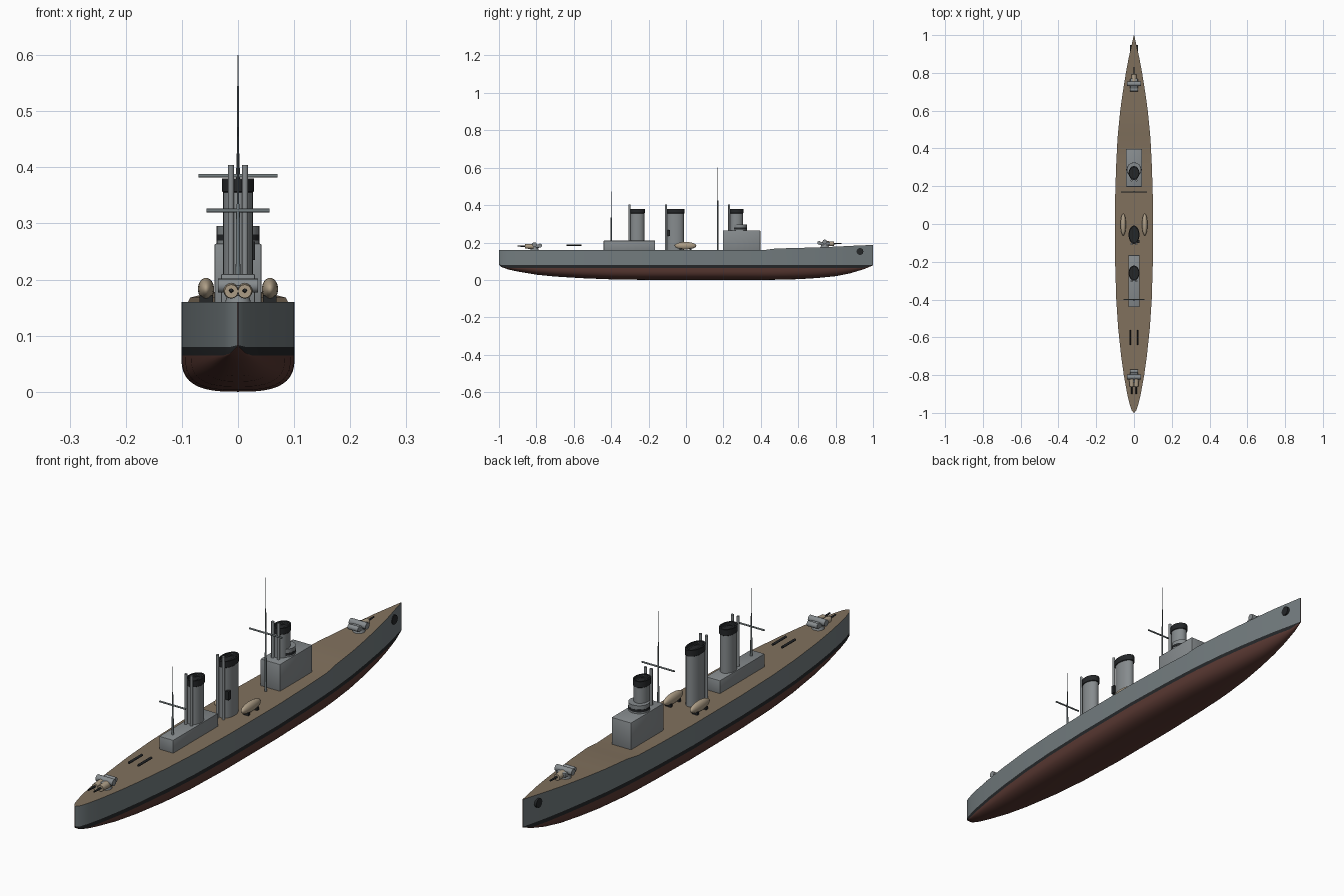
import bpy, bmesh, math
from mathutils import Matrix, Vector

if "Cube" in bpy.data.objects:
    bpy.data.objects.remove(bpy.data.objects["Cube"])


def mat(name, rgb):
    m = bpy.data.materials.new(name)
    m.diffuse_color = (*rgb, 1)
    m.use_nodes = True
    m.node_tree.nodes["Principled BSDF"].inputs["Base Color"].default_value = m.diffuse_color
    return m


HULL = mat("hull_grey", (.17, .20, .21))
GREY = mat("light_grey", (.24, .26, .27))
BLACK = mat("black", (.018, .02, .022))
RED = mat("red_bottom", (.10, .04, .032))
WOOD = mat("deck_wood", (.22, .165, .11))
TAN = mat("canvas", (.42, .34, .24))


def finish(name, bm, mats, angle=35):
    bmesh.ops.recalc_face_normals(bm, faces=bm.faces[:])
    me = bpy.data.meshes.new(name)
    bm.to_mesh(me)
    bm.free()
    for m in mats:
        me.materials.append(m)
    ob = bpy.data.objects.new(name, me)
    bpy.context.collection.objects.link(ob)
    bpy.ops.object.select_all(action='DESELECT')
    ob.select_set(True)
    bpy.context.view_layer.objects.active = ob
    bpy.ops.object.shade_smooth_by_angle(angle=math.radians(angle))
    return ob


def box(name, x, y, z, m, bevel=0):
    """x, y, z are (min, max) ranges"""
    bm = bmesh.new()
    c = [(a + b) / 2 for a, b in (x, y, z)]
    s = [b - a for a, b in (x, y, z)]
    bmesh.ops.create_cube(bm, size=1, matrix=Matrix.Translation(c) @ Matrix.Diagonal((*s, 1)))
    if bevel:
        bmesh.ops.bevel(bm, geom=bm.edges[:], offset=bevel, segments=2, affect='EDGES', profile=.5)
    return finish(name, bm, [m])


def rod(name, p, q, r, m, r2=None, n=16, sx=1, sy=1):
    """cylinder from p to q; sx, sy squash the section"""
    p, q = Vector(p), Vector(q)
    d = q - p
    bm = bmesh.new()
    M = Matrix.Translation((p + q) / 2) @ d.to_track_quat('Z', 'Y').to_matrix().to_4x4()
    if sx != 1 or sy != 1:
        M = Matrix.Translation((p + q) / 2) @ Matrix.Diagonal((sx, sy, 1, 1))
    bmesh.ops.create_cone(bm, cap_ends=True, segments=n, radius1=r,
                          radius2=r if r2 is None else r2, depth=d.length, matrix=M)
    return finish(name, bm, [m])


# Hull: lofted stations of (y, half beam, keel z, deck z)
ST = [(-1, .001, .08, .16), (-.985, .013, .068, .16), (-.95, .024, .056, .16),
      (-.9, .036, .045, .16), (-.8, .054, .028, .16), (-.7, .068, .018, .16),
      (-.55, .084, .009, .16), (-.4, .094, .003, .16), (-.2, .1, 0, .16), (.1, .101, 0, .16),
      (.3, .095, 0, .16), (.42, .089, 0, .16), (.48, .085, .001, .168), (.6, .073, .004, .171),
      (.7, .059, .01, .174), (.8, .043, .02, .178), (.88, .028, .036, .182),
      (.95, .012, .057, .185), (1, .001, .078, .187)]
bm = bmesh.new()
rows = []
for y, b, k, d in ST:
    w1 = max(.065, k + .001)
    w2 = max(.08, w1 + .002)
    e = 1.5 + 1.4 * min(1, b / .09)          # fuller section amidships
    half = []
    for i in range(11):
        a = math.pi / 2 * i / 10
        half.append((b * math.sin(a) ** (2 / e), w1 - (w1 - k) * max(0, math.cos(a)) ** (2 / e)))
    half += [(b, w2), (b, d)]
    pts = [(-x, z) for x, z in half[:0:-1]] + half
    rows.append([bm.verts.new((x, y, z)) for x, z in pts])
n = len(rows[0])
for A, B in zip(rows, rows[1:]):
    for i in range(n):
        j = (i + 1) % n
        f = bm.faces.new((A[i], A[j], B[j], B[i]))
        f.material_index = 3 if i == n - 1 else 2 if i in (0, n - 2) else 1 if i in (1, n - 3) else 0
bm.faces.new(rows[0])
bm.faces.new(rows[-1])
finish("hull", bm, [RED, BLACK, HULL, WOOD], 30)

# Bridge and deckhouse
box("bridge", (-.042, .042), (.197, .397), (.155, .264), GREY, .003)
box("aft_deckhouse", (-.03, .03), (-.44, -.165), (.155, .21), GREY, .002)
rod("conning_tower", (0, .287, .262), (0, .287, .295), .038, GREY, n=32)
rod("conning_tower_slit", (0, .287, .27), (0, .287, .28), .0387, BLACK, n=32)


# Funnels: hollow elliptical tube, black cap, pair of steam pipes behind
def funnel(name, y, ry, z0):
    bm = bmesh.new()
    rx, N = .0265, 32
    prof = [(1, z0), (1, .355), (1.08, .357), (1.08, .38), (.9, .38), (.9, .366)]
    rings = [[bm.verts.new((rx * s * math.cos(t), y + ry * s * math.sin(t), z))
              for t in (2 * math.pi * i / N for i in range(N))] for s, z in prof]
    for k, (A, B) in enumerate(zip(rings, rings[1:])):
        for i in range(N):
            f = bm.faces.new((A[i], A[(i + 1) % N], B[(i + 1) % N], B[i]))
            f.material_index = int(k > 0)
    bm.faces.new(rings[-1]).material_index = 1
    bm.faces.new(rings[0])
    finish(name, bm, [GREY, BLACK])
    for s in (-1, 1):
        rod(name + "_steam_pipe", (s * .0125, y - ry - .005, z0), (s * .0125, y - ry - .005, .404), .0055, GREY)
        rod(name + "_cap_bar", (s * .01, y - ry * .85, .376), (s * .01, y + ry * .85, .376), .0015, GREY, n=6)


funnel("fore_funnel", .27, .034, .262)
funnel("middle_funnel", -.057, .045, .158)
funnel("aft_funnel", -.26, .037, .208)
box("funnel_locker", (.015, .03), (-.1, -.085), (.235, .268), BLACK)


# Masts with yards
def mast(name, y, z0, z1, z2, zy, w):
    rod(name, (0, y, z0), (0, y, z1), .0042, HULL, .003)
    rod(name + "_topmast", (0, y, z1 - .02), (0, y, z2), .0022, HULL, .001, 8)
    rod(name + "_yard", (-w, y, zy), (w, y, zy), .0032, HULL)


mast("foremast", .17, .158, .425, .6, .385, .07)
mast("mainmast", -.4, .208, .335, .472, .323, .056)

# Ship's boats on chocks, stern racks, anchor discs: mirrored pairs
for s in (-1, 1):
    bm = bmesh.new()
    bmesh.ops.create_uvsphere(bm, u_segments=24, v_segments=14, radius=1,
                              matrix=Matrix.Translation((s * .057, -.003, .183)) @ Matrix.Diagonal((.0145, .058, .02, 1)))
    finish("boat", bm, [TAN], 60)
    for y in (-.03, .024):
        box("boat_chock", (s * .057 - .012, s * .057 + .012), (y - .005, y + .005), (.158, .172), BLACK)
    rod("stern_rail", (s * .02, -.64, .186), (s * .02, -.56, .186), .0045, BLACK)
    rod("anchor_disc", (s * .006, .93, .152), (s * .022, .93, .152), .018, BLACK, n=24)


# Deck guns: pedestal, trunnion drum, breech sleeves and barrels
def gun(name, y, d, z, xs, L):
    rod(name + "_pedestal", (0, y, z - .004), (0, y, z + .016), .024, GREY, .018, 24)
    rod(name + "_drum", (-.036, y, z + .029), (.036, y, z + .029), .0125, GREY)
    box(name + "_cradle", (-.02, .02), (y - .028, y + .028), (z + .012, z + .03), GREY, .003)
    rod(name + "_breech", (-.022, y - d * .03, z + .024), (.022, y - d * .03, z + .024), .01, GREY)
    for x in xs:
        rod(name + "_sleeve", (x, y + d * .005, z + .02), (x, y + d * .05, z + .019), .014, TAN, .012)
        rod(name + "_barrel", (x, y + d * .04, z + .02), (x, y + d * L, z + .021), .004, BLACK, .003)


gun("stern_gun", -.81, -1, .16, (-.012, .012), .09)
gun("bow_gun", .742, 1, .174, (0,), .09)
